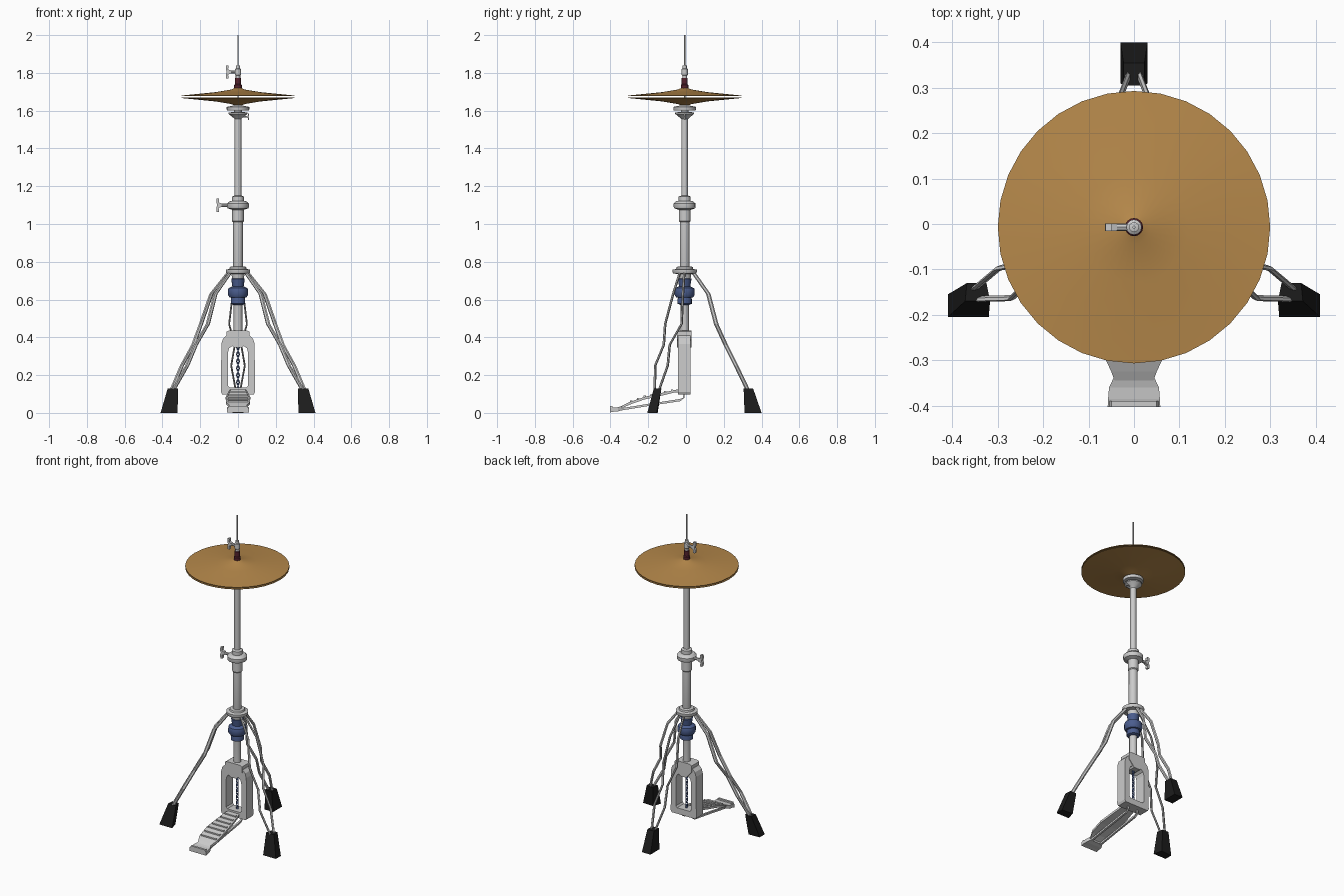
import bpy, bmesh, math
from mathutils import Vector

if "Cube" in bpy.data.objects:
    bpy.data.objects.remove(bpy.data.objects["Cube"])

CY = -0.007  # y of the central shaft


def material(name, rgb):
    m = bpy.data.materials.new(name)
    m.diffuse_color = (*rgb, 1)
    m.use_nodes = True
    m.node_tree.nodes["Principled BSDF"].inputs["Base Color"].default_value = m.diffuse_color
    return m


GOLD = material("bronze", (0.47, 0.25, 0.07))
BLACK = material("rubber", (0.012, 0.012, 0.012))
BLUE = material("blue_plastic", (0.07, 0.11, 0.27))
RED = material("felt", (0.09, 0.015, 0.025))


def loft(name, rings, mat=None, wrap=False, smooth=False):
    """Skin closed rings; cap both ends, or join last ring to first."""
    bm = bmesh.new()
    vs = [[bm.verts.new(p) for p in r] for r in rings]
    n = len(rings[0])
    pairs = list(zip(vs, vs[1:])) + ([(vs[-1], vs[0])] if wrap else [])
    for a, b in pairs:
        for i in range(n):
            j = (i + 1) % n
            bm.faces.new((a[i], a[j], b[j], b[i]))
    if not wrap:
        bm.faces.new(vs[0])
        bm.faces.new(vs[-1])
    bmesh.ops.recalc_face_normals(bm, faces=bm.faces)
    me = bpy.data.meshes.new(name)
    bm.to_mesh(me)
    bm.free()
    if smooth:
        for p in me.polygons:
            p.use_smooth = True
        me.set_sharp_from_angle(angle=math.radians(32))
    if mat:
        me.materials.append(mat)
    ob = bpy.data.objects.new(name, me)
    bpy.context.collection.objects.link(ob)
    return ob


def lathe(name, profile, mat=None, segs=16, wrap=False):
    rings = [[(r * math.cos(t), CY + r * math.sin(t), z)
              for t in (2 * math.pi * i / segs for i in range(segs))]
             for r, z in profile]
    return loft(name, rings, mat, wrap, smooth=True)


def prism(name, pts, y0, y1, mat=None):
    return loft(name, [[(x, y, z) for x, z in pts] for y in (y0, y1)], mat)


def wing_bolt(name, z, x0, x1, h):
    """Threaded shank from x0 to x1 with a flat butterfly head at x1."""
    s = 1 if x1 > x0 else -1
    r = h * 0.25
    ring = [(r * math.cos(t * math.pi / 4), r * math.sin(t * math.pi / 4)) for t in range(8)]
    loft(name + "_shank", [[(x, CY + a, z + b) for a, b in ring] for x in (x0, x1)])
    head = [(-.6, .25), (.1, .4), (.0, 1), (.6, 1), (.7, .4), (.45, 0),
            (.7, -.4), (.6, -1), (.0, -1), (.1, -.4), (-.6, -.25)]
    prism(name + "_head", [(x1 + s * a * h * .6, z + b * h) for a, b in head],
          CY - h * .25, CY + h * .25)


# Central shaft
lathe("lower_tube", [(.023, .40), (.023, .74), (.026, .75), (.026, 1.02)])
lathe("upper_tube", [(.018, 1.0), (.018, 1.58)])
lathe("pull_rod", [(.0035, .36), (.0035, 2.0)], segs=8)

# Height clamp and leg collar
lathe("height_clamp", [(.027, 1.01), (.031, 1.015), (.031, 1.075), (.055, 1.083),
                       (.058, 1.09), (.058, 1.108), (.045, 1.12), (.032, 1.122),
                       (.032, 1.145), (.019, 1.15)])
wing_bolt("height_bolt", 1.1, -.04, -.1, .036)
lathe("leg_collar", [(.024, .70), (.03, .705), (.035, .735), (.06, .738), (.064, .745),
                     (.064, .758), (.045, .762), (.043, .773), (.024, .776)])

# Blue tension adjuster
lathe("tension_adjuster", [(.024, .715), (.036, .71), (.03, .67), (.05, .66), (.053, .65),
                           (.053, .625), (.045, .612), (.036, .61), (.038, .60),
                           (.038, .578), (.024, .572)], BLUE)

# Cymbal seat
lathe("tilter_cup", [(.018, 1.555), (.022, 1.56), (.05, 1.583), (.05, 1.59),
                     (.02, 1.594), (.02, 1.6), (.058, 1.602), (.06, 1.607),
                     (.06, 1.62), (.03, 1.626), (.01, 1.632)], segs=20)
wing_bolt("tilter_bolt", 1.567, .02, .052, .017)

# Cymbals: thin closed shells
top = [(.012, 1.722), (.036, 1.712), (.12, 1.698), (.3, 1.680),
       (.3, 1.677), (.12, 1.694), (.036, 1.707), (.012, 1.717)]
lathe("top_cymbal", top, GOLD, 32, True)
lathe("bottom_cymbal", [(r, 3.347 - z) for r, z in top], GOLD, 32, True)

# Clutch
lathe("clutch_felt", [(.02, 1.715), (.02, 1.735), (.016, 1.74), (.016, 1.772), (.004, 1.774)], RED)
lathe("clutch_body", [(.012, 1.77), (.012, 1.785), (.017, 1.79), (.017, 1.82),
                      (.011, 1.824), (.011, 1.838), (.004, 1.84)], segs=12)
wing_bolt("clutch_bolt", 1.805, -.01, -.05, .034)

# Legs: each is a pair of flat wavy rods ending in a rubber foot
SPREAD = [.012, .028, .047, .017, .036, .011]


def leg(name, path, foot_bottom, foot_top):
    path = [Vector(p) for p in path]
    d = Vector((path[-1].x, path[-1].y - CY, 0)).normalized()
    n = Vector((-d.y, d.x, 0))
    for side in (-1, 1):
        rings = []
        for p, o in zip(path, SPREAD):
            c = p + n * o * side
            rings.append([c + d * .012 * math.cos(t * math.pi / 3)
                          + n * .0055 * math.sin(t * math.pi / 3) for t in range(6)])
        loft(f"{name}_rod_{'right' if side < 0 else 'left'}", rings)
    loft(name + "_foot", [[(x, y, 0) for x, y in foot_bottom],
                          [(x, y, .13) for x, y in foot_top]], BLACK)


leg("back_leg",
    [(0, .035, .748), (0, .118, .63), (0, .16, .47), (0, .21, .36), (0, .265, .25), (0, .33, .115)],
    [(-.03, .31), (.03, .31), (.03, .4), (-.03, .4)],
    [(-.023, .305), (.023, .305), (.023, .355), (-.023, .355)])
for s, side in ((-1, "left"), (1, "right")):
    leg(f"front_{side}_leg",
        [(s * x, y, z) for x, y, z in
         [(.042, -.02, .748), (.13, -.042, .63), (.178, -.067, .47),
          (.23, -.102, .36), (.283, -.13, .25), (.35, -.155, .115)]],
        [(s * x, y) for x, y in [(.32, -.205), (.41, -.205), (.41, -.155), (.335, -.15)]],
        [(s * x, y) for x, y in [(.317, -.17), (.372, -.17), (.368, -.13), (.325, -.13)]])

# Pedal frame: closed loop with slanted shoulders
FY0, FY1 = CY - .036, CY + .032
outer = [(.083, .097), (.09, .11), (.088, .365), (.08, .392), (.062, .41)]
inner = [(.045, .135), (.053, .145), (.053, .32), (.047, .342), (.03, .355)]
outer += [(-x, z) for x, z in reversed(outer)]
inner += [(-x, z) for x, z in reversed(inner)]
loft("pedal_frame", [[(x, y, z) for x, z in ring] for ring, y in
                     ((outer, FY0), (outer, FY1), (inner, FY1), (inner, FY0))], wrap=True)
prism("frame_head", [(.045, .437), (.06, .43), (.06, .39), (.022, .345),
                     (-.022, .345), (-.06, .39), (-.06, .43), (-.045, .437)],
      FY0 - .004, FY1 + .004)

# Drive chain: alternating links
for i in range(13):
    bpy.ops.mesh.primitive_torus_add(
        major_segments=8, minor_segments=4, major_radius=.008, minor_radius=.0032,
        location=(0, CY, .125 + i * .0185),
        rotation=(math.pi / 2, 0, (i % 2) * math.pi / 2))
    link = bpy.context.object
    link.name = f"chain_link_{i + 1}"
    link.scale = (.9, 1.5, 1)
    link.data.materials.append(BLUE)

# Footboard and heel plate: slabs swept along y with changing width
board = [(-.345, .034, .043), (-.325, .045, .05), (-.30, .057, .062), (-.22, .085, .065),
         (-.13, .105, .055), (-.06, .122, .045), (-.02, .125, .03)]
heel = [(-.403, .024, .058), (-.385, .028, .057), (-.36, .030, .055), (-.335, .037, .043)]
for name, sections, thick in (("footboard", board, .014), ("heel_plate", heel, .022)):
    loft(name, [[(-w, y, z - thick), (w, y, z - thick), (w, y, z), (-w, y, z)]
                for y, z, w in sections])
prism("heel_lip", [(-.057, .018), (.057, .018), (.05, .036), (-.05, .036)], -.403, -.39)


def on_board(y):
    for (ya, za, wa), (yb, zb, wb) in zip(board, board[1:]):
        if ya <= y <= yb:
            t = (y - ya) / (yb - ya)
            return za + t * (zb - za), wa + t * (wb - wa)


# Grip ribs across the footboard
for i in range(7):
    y = -.29 + i * .036
    z, w = on_board(y)
    prism(f"grip_rib_{i + 1}", [(-w * .88, z - .004), (w * .88, z - .004),
                                (w * .82, z + .006), (-w * .82, z + .006)], y - .006, y + .006)

# Linkage rods joining heel plate to the frame base
for s, side in ((-1, "left"), (1, "right")):
    pts = [(-.36, .016), (-.2, .042), (-.03, .068), (-.012, .08), (-.01, .105)]
    loft(f"linkage_rod_{side}", [[(s * .035 + a, y - b * (.6 if y > -.02 else 0),
                                   z + (b if y < -.02 else 0))
                                  for a, b in ((-.006, -.006), (.006, -.006),
                                               (.006, .006), (-.006, .006))] for y, z in pts])
